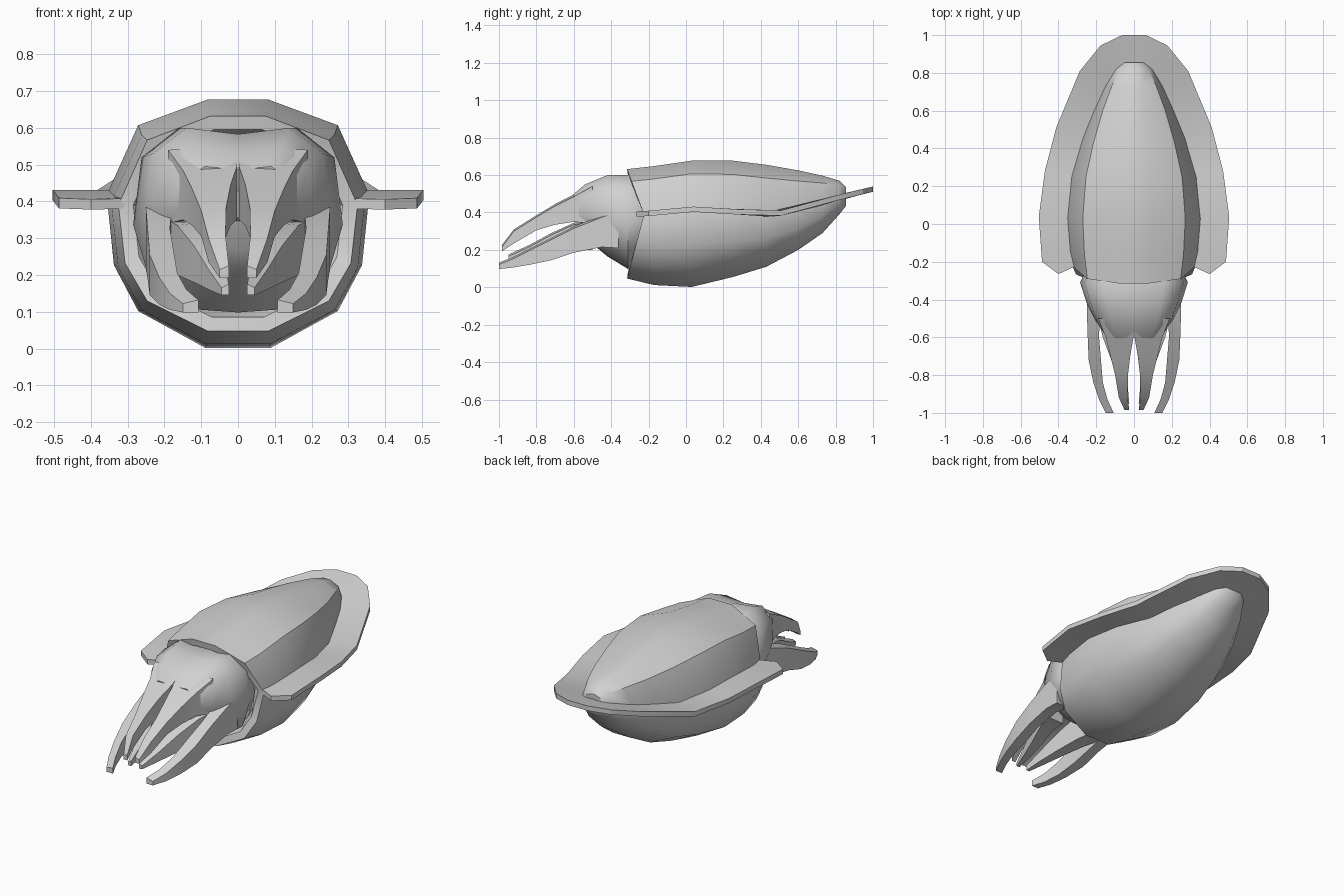
import bpy, bmesh, math

if "Cube" in bpy.data.objects:
    bpy.data.objects.remove(bpy.data.objects["Cube"])

grey = bpy.data.materials.new("soft_grey")
grey.diffuse_color = (0.64, 0.64, 0.64, 1)
grey.use_nodes = True
grey.node_tree.nodes["Principled BSDF"].inputs["Base Color"].default_value = grey.diffuse_color


def interp(table, y):
    for (a, u), (b, v) in zip(table, table[1:]):
        if y <= b:
            return u + (v - u) * max(0, (y - a) / (b - a))
    return table[-1][1]


def add_object(name, verts, faces, smooth=40):
    mesh = bpy.data.meshes.new(name)
    mesh.from_pydata(verts, [], faces)
    bm = bmesh.new()
    bm.from_mesh(mesh)
    bmesh.ops.recalc_face_normals(bm, faces=bm.faces)
    bm.to_mesh(mesh)
    bm.free()
    mesh.materials.append(grey)
    ob = bpy.data.objects.new(name, mesh)
    bpy.context.collection.objects.link(ob)
    bpy.ops.object.select_all(action='DESELECT')
    ob.select_set(True)
    bpy.context.view_layer.objects.active = ob
    bpy.ops.object.shade_smooth_by_angle(angle=math.radians(smooth))
    return ob


def loft(name, rings, smooth=40):
    """Skin closed rings in order and cap both ends."""
    n = len(rings[0])
    verts = [p for r in rings for p in r]
    faces = [(k * n + i, k * n + (i + 1) % n, (k + 1) * n + (i + 1) % n, (k + 1) * n + i)
             for k in range(len(rings) - 1) for i in range(n)]
    faces += [tuple(range(n)), tuple(range(len(verts) - n, len(verts)))]
    return add_object(name, verts, faces, smooth)


# Height of the fin line along the body
FIN_Z = [(-0.3, 0.39), (-0.2, 0.395), (0.03, 0.418), (0.25, 0.405), (0.47, 0.39),
         (0.63, 0.42), (0.83, 0.485), (1.0, 0.525)]

# Mantle: twelve-sided shell, half section as (width, signed height from fin line)
HALF = [(.23, 1), (.76, .73), (1, 0), (.945, -.46), (.76, -.76), (.25, -1)]


def mantle_ring(y, hw, top, bot, bow=0.0):
    zf = interp(FIN_Z, y)
    right = []
    for x, t in HALF:
        z = zf + t * ((top - zf) if t > 0 else (zf - bot))
        right.append((x * hw, y + bow * (1 - abs(t)), z))
    return right + [(-x, yy, z) for x, yy, z in reversed(right)]


loft("mantle", [
    mantle_ring(-.19, .245, .57, .12),          # floor of the collar
    mantle_ring(-.31, .285, .595, .085, .09),   # inner lip
    mantle_ring(-.315, .325, .632, .047, .09),  # outer lip
    mantle_ring(-.17, .345, .648, .012, .03),
    mantle_ring(.03, .357, .677, .002),
    mantle_ring(.25, .335, .677, .055),
    mantle_ring(.43, .282, .655, .11),
    mantle_ring(.60, .218, .625, .20),
    mantle_ring(.73, .155, .597, .29),
    mantle_ring(.82, .10, .57, .39),
    mantle_ring(.855, .055, .535, .435),
], 38)

# Fin: thin skirt running around the mantle
OUTER = [(.40, -.265), (.487, -.20), (.504, .04), (.472, .28), (.412, .51),
         (.287, .81), (.177, .945), (.063, 1.0)]
INNER = [(.29, -.215), (.30, -.17), (.33, .04), (.30, .25), (.25, .45),
         (.12, .72), (.07, .80), (.03, .83)]


def both_sides(pts):
    return pts + [(-x, y) for x, y in reversed(pts)]


rings = []
for (xi, yi), (xo, yo) in zip(both_sides(INNER), both_sides(OUTER)):
    zi, zo = interp(FIN_Z, yi), interp(FIN_Z, yo)
    h = .014
    rings.append([(xi, yi, zi + h), (xo, yo, zo + h), (xo, yo, zo - h), (xi, yi, zi - h)])
loft("fin", rings, 25)

# Head: bulging at the eyes, tapering to the arm crown
HEAD = [(0, .92), (.56, 1), (.92, .68), (1, -.05), (.86, -.58), (.36, -.97)]


def head_ring(y, hw, top, bot, slant=0.0):
    c, h = (top + bot) / 2, (top - bot) / 2
    right = [(x * hw, y - slant * t, c + t * h) for x, t in HEAD]
    return right + [(0, y + slant, bot)] + [(-x, yy, z) for x, yy, z in reversed(right[1:])]


loft("head", [
    head_ring(-.17, .235, .56, .15),
    head_ring(-.24, .255, .585, .125),
    head_ring(-.31, .285, .60, .098),
    head_ring(-.42, .25, .60, .165),
    head_ring(-.51, .205, .55, .215, .03),
    head_ring(-.575, .16, .495, .27, .03),
], 45)


# Arms: tapered four-sided strips given as (y, inner x, outer x, bottom z, top z)
def arm_pair(name, stations):
    for side, tag in ((1, "right"), (-1, "left")):
        loft(name + "_" + tag, [
            [(side * a, y, t), (side * b, y, t - .01), (side * b, y, u), (side * a, y, u)]
            for y, a, b, u, t in stations], 30)


arm_pair("upper_arm", [
    (-.50, .00, .19, .34, .55),
    (-.60, .003, .15, .35, .495),
    (-.70, .02, .125, .335, .445),
    (-.80, .032, .10, .305, .385),
    (-.92, .034, .08, .235, .31),
    (-.985, .025, .05, .192, .225),
])
arm_pair("middle_arm", [
    (-.50, .09, .19, .20, .36),
    (-.60, .08, .165, .20, .345),
    (-.72, .055, .12, .18, .29),
    (-.84, .035, .08, .16, .225),
    (-.95, .025, .045, .145, .175),
])
arm_pair("lower_arm", [
    (-.36, .17, .25, .21, .41),
    (-.45, .18, .25, .215, .385),
    (-.60, .185, .245, .185, .325),
    (-.72, .175, .24, .145, .265),
    (-.84, .165, .215, .12, .205),
    (-.93, .14, .185, .105, .16),
    (-1.0, .108, .15, .098, .132),
])
